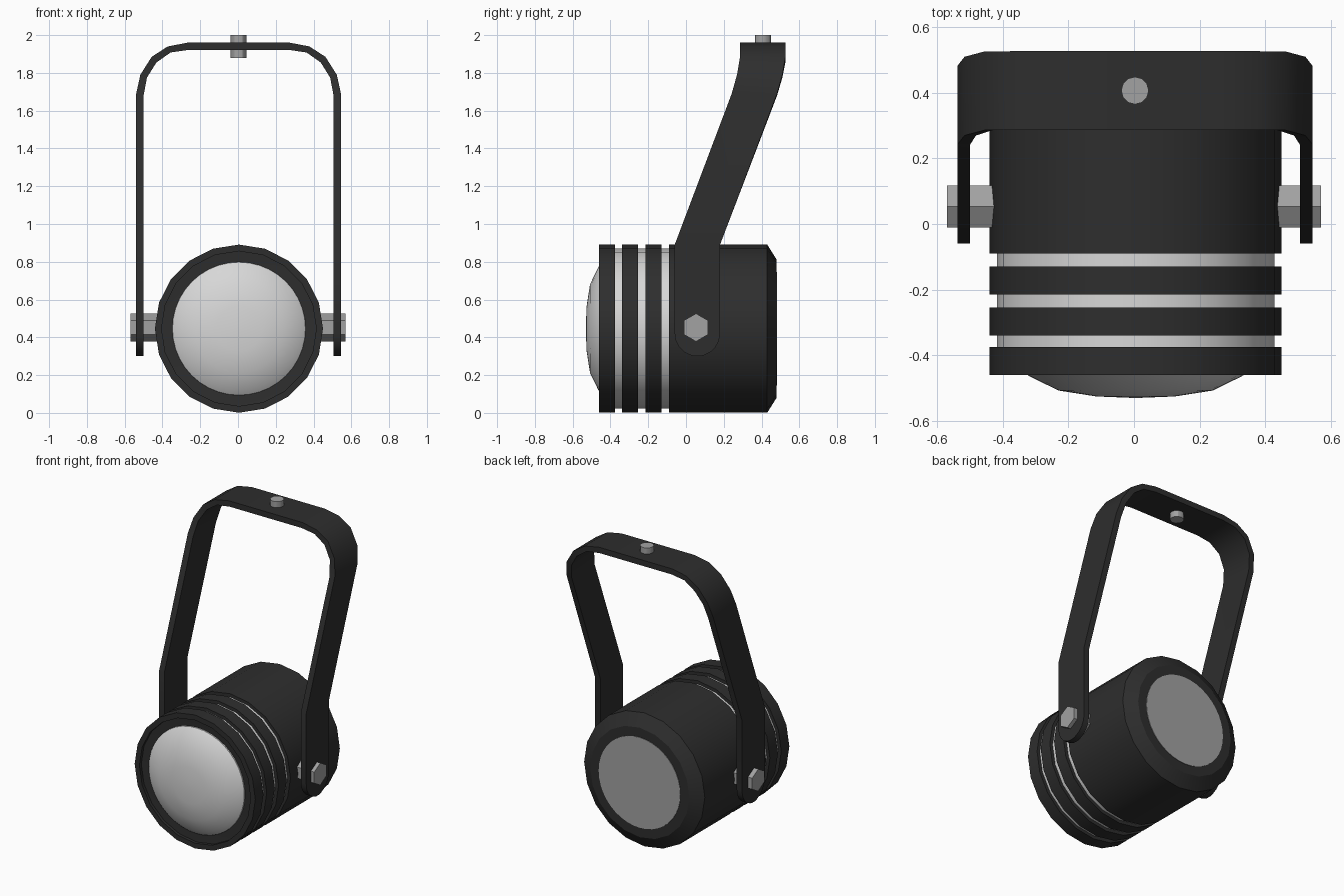
import bpy, bmesh
from math import sin, cos, pi, radians, sqrt
from mathutils import Matrix, Vector

cube = bpy.data.objects.get("Cube")
if cube:
    bpy.data.objects.remove(cube, do_unlink=True)


def material(name, value):
    m = bpy.data.materials.new(name)
    m.use_nodes = True
    colour = (value, value, value, 1)
    m.diffuse_color = colour
    m.node_tree.nodes["Principled BSDF"].inputs["Base Color"].default_value = colour
    return m


black = material("matte black", 0.027)
steel = material("mid grey steel", 0.36)
pale = material("pale grey glass", 0.68)

AXIS_X, AXIS_Z = 0.005, 0.446


def finish(bm, name, mat, smooth=30):
    bmesh.ops.remove_doubles(bm, verts=bm.verts, dist=1e-5)
    bmesh.ops.recalc_face_normals(bm, faces=bm.faces)
    mesh = bpy.data.meshes.new(name)
    bm.to_mesh(mesh)
    bm.free()
    mesh.materials.append(mat)
    ob = bpy.data.objects.new(name, mesh)
    bpy.context.collection.objects.link(ob)
    bpy.ops.object.select_all(action='DESELECT')
    ob.select_set(True)
    bpy.context.view_layer.objects.active = ob
    bpy.ops.object.shade_smooth_by_angle(angle=radians(smooth))
    return ob


def lathe(name, profile, mat, sides=20):
    """Turn a (radius, y) profile about the lamp's horizontal axis."""
    bm = bmesh.new()
    rings = []
    for r, y in profile:
        ring = []
        for i in range(sides):
            a = 2 * pi * i / sides
            ring.append(bm.verts.new((AXIS_X + r * sin(a), y, AXIS_Z + r * cos(a))))
        rings.append(ring)
    for a, b in zip(rings, rings[1:]):
        for i in range(sides):
            j = (i + 1) % sides
            bm.faces.new((a[i], a[j], b[j], b[i]))
    bm.faces.new(rings[0])
    bm.faces.new(rings[-1])
    return finish(bm, name, mat)


def prism(name, radius, length, sides, matrix, mat):
    bm = bmesh.new()
    bmesh.ops.create_cone(bm, cap_ends=True, segments=sides, radius1=radius,
                          radius2=radius, depth=length, matrix=matrix)
    return finish(bm, name, mat)


# Lamp housing with chamfered back, cooling fins and the tube between them
R = 0.445
lathe("rear_housing", [(R, -0.09), (R, 0.43), (0.365, 0.48), (0.3, 0.48)], black)
for n, y in enumerate((-0.34, -0.215)):
    lathe(f"cooling_fin_{n + 1}", [(R, y), (R, y + 0.085)], black)
lathe("front_rim", [(0.34, -0.435), (0.41, -0.44), (0.41, -0.46),
                    (R, -0.46), (R, -0.375)], black)
lathe("inner_tube", [(0.423, -0.4), (0.423, -0.05)], pale)

# Domed lens and back plate
lathe("lens", [(0.353, -0.43), (0.352, -0.444), (0.325, -0.464), (0.235, -0.508),
               (0.12, -0.526), (0.02, -0.53)], pale, 40)
lathe("back_plate", [(0.301, 0.47), (0.301, 0.483)], steel, 40)

# Yoke: a flat strip with rounded ends, arched over the lamp and leaning back.
# Each station: outer x, outer z, inner x, inner z, y centre, half width
W = 0.12
stations = []
for i in range(6):
    a = pi / 2 * i / 5
    z = 0.42 - W * cos(a)
    stations.append((0.542, z, 0.503, z, 0.06, max(W * sin(a), 0.015)))
stations += [
    (0.542, 0.89, 0.503, 0.89, 0.06, W),
    (0.542, 1.69, 0.503, 1.68, 0.362, W),
    (0.52, 1.79, 0.485, 1.775, 0.39, W),
    (0.46, 1.885, 0.435, 1.855, 0.406, W),
    (0.375, 1.94, 0.36, 1.908, 0.407, W),
    (0.27, 1.96, 0.265, 1.922, 0.407, W),
]
path = [(1, s) for s in stations] + [(-1, s) for s in reversed(stations)]
bm = bmesh.new()
loops = []
for side, (xo, zo, xi, zi, y, w) in path:
    corners = ((xo, y - w, zo), (xo, y + w, zo), (xi, y + w, zi), (xi, y - w, zi))
    loops.append([bm.verts.new((side * x + 0.003, cy, z)) for x, cy, z in corners])
for a, b in zip(loops, loops[1:]):
    for i in range(4):
        j = (i + 1) % 4
        bm.faces.new((a[i], a[j], b[j], b[i]))
bm.faces.new(loops[0])
bm.faces.new(loops[-1])
finish(bm, "yoke", black)

# Hexagonal pivot bolts through the yoke arms
for side, name in ((1, "left_bolt"), (-1, "right_bolt")):
    place = (Matrix.Translation((side * 0.49, 0.053, 0.452))
             @ Matrix.Rotation(pi / 2, 4, 'Y') @ Matrix.Rotation(pi / 2, 4, 'Z'))
    bm_bolt = prism(name, 0.074, 0.16, 6, place, steel)

# Mounting pin through the top of the yoke
prism("mounting_pin", 0.042, 0.12, 12, Matrix.Translation((0.003, 0.407, 1.94)), steel)
